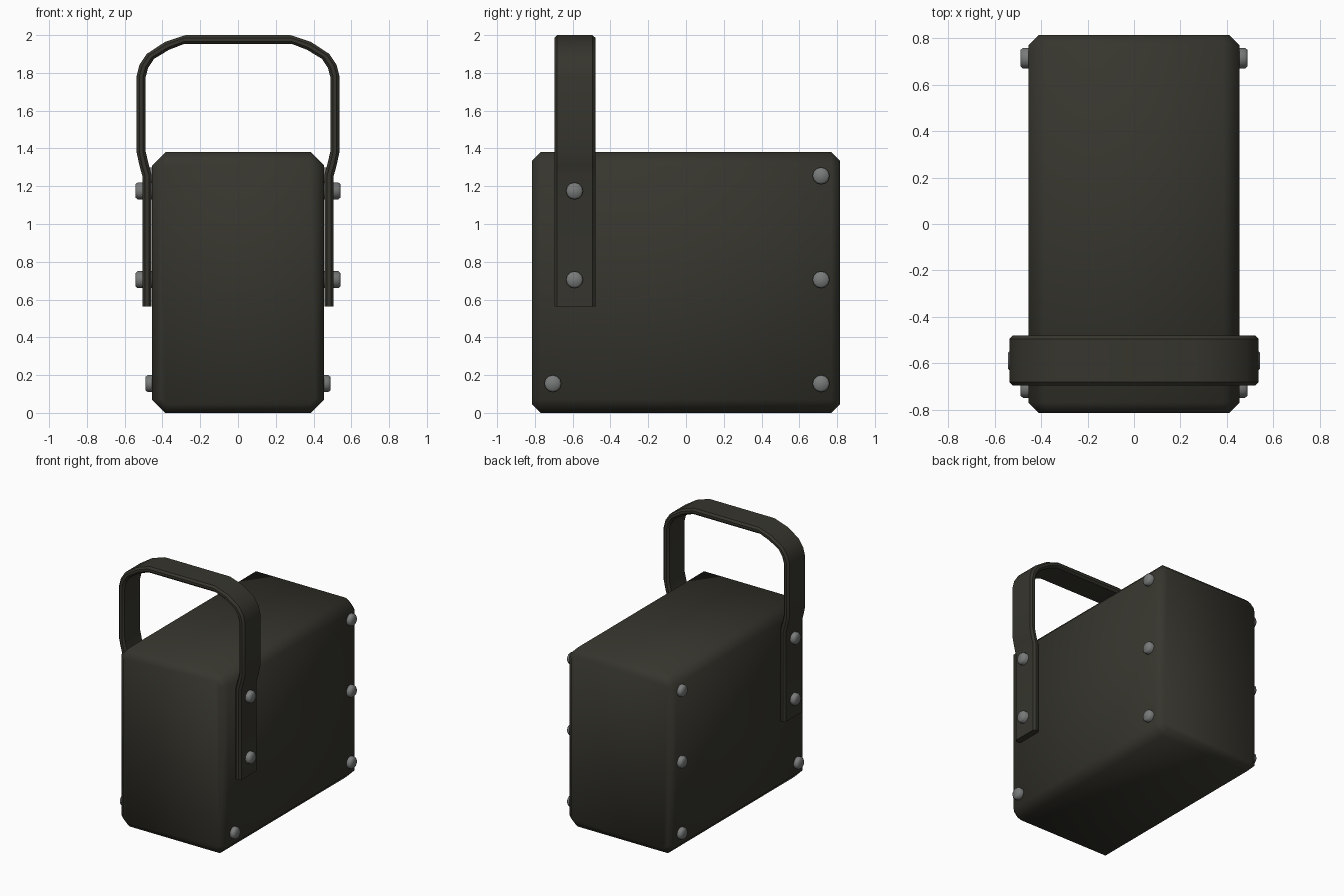
import bpy, bmesh, math

if "Cube" in bpy.data.objects:
    bpy.data.objects.remove(bpy.data.objects["Cube"])


def material(name, color):
    m = bpy.data.materials.new(name)
    m.diffuse_color = (*color, 1)
    m.use_nodes = True
    m.node_tree.nodes["Principled BSDF"].inputs["Base Color"].default_value = m.diffuse_color
    return m


DARK = material("dark olive paint", (0.037, 0.036, 0.027))
STEEL = material("grey steel", (0.19, 0.195, 0.195))


def finish(name, bm, mat, angle):
    bmesh.ops.recalc_face_normals(bm, faces=bm.faces[:])
    me = bpy.data.meshes.new(name)
    bm.to_mesh(me)
    bm.free()
    ob = bpy.data.objects.new(name, me)
    bpy.context.collection.objects.link(ob)
    me.materials.append(mat)
    bpy.ops.object.select_all(action='DESELECT')
    ob.select_set(True)
    bpy.context.view_layer.objects.active = ob
    bpy.ops.object.shade_smooth_by_angle(angle=math.radians(angle))
    return ob


def loft(bm, rings):
    # skin a list of equal-length closed rings and cap both ends
    vs = [[bm.verts.new(p) for p in r] for r in rings]
    n = len(vs[0])
    for a, b in zip(vs, vs[1:]):
        for i in range(n):
            j = (i + 1) % n
            bm.faces.new((a[i], a[j], b[j], b[i]))
    bm.faces.new(vs[0])
    bm.faces.new(vs[-1])


# Case: chamfered outline run front to back, with narrowed ends
def outline(y, inset, cut):
    x, z0, z1 = 0.455 - inset, inset, 1.38 - inset
    return [(px, y, pz) for px, pz in (
        (x - cut, z0), (x, z0 + cut), (x, z1 - cut), (x - cut, z1),
        (cut - x, z1), (-x, z1 - cut), (-x, z0 + cut), (cut - x, z0))]


bm = bmesh.new()
loft(bm, [outline(-0.815, 0.045, 0.03), outline(-0.77, 0, 0.07),
          outline(0.77, 0, 0.07), outline(0.815, 0.045, 0.03)])
finish("case", bm, DARK, 60)

# Handle: bent strap with chamfered edges, (outer, inner) points up the right side
half = [((0.506, 0.563), (0.458, 0.563)), ((0.506, 1.253), (0.458, 1.262)),
        ((0.522, 1.31), (0.474, 1.32)),
        ((0.537, 1.38), (0.489, 1.385)), ((0.537, 1.783), (0.489, 1.778)),
        ((0.522, 1.842), (0.476, 1.826)), ((0.484, 1.9), (0.445, 1.874)),
        ((0.386, 1.964), (0.366, 1.922)), ((0.277, 2.0), (0.286, 1.953))]
path = half + [((-o[0], o[1]), (-i[0], i[1])) for o, i in reversed(half)]
Y0, Y1, C = -0.697, -0.48, 0.015
rings = []
for o, i in path:
    def at(t, y):
        return (o[0] + (i[0] - o[0]) * t, y, o[1] + (i[1] - o[1]) * t)
    rings.append([at(0, Y0 + C), at(0, Y1 - C), at(0.3, Y1), at(0.7, Y1),
                  at(1, Y1 - C), at(1, Y0 + C), at(0.7, Y0), at(0.3, Y0)])
bm = bmesh.new()
loft(bm, rings)
finish("handle", bm, DARK, 35)

# Rivets: short rounded studs, mirrored on both sides
STUDS = [("case_rivet", 0.715, 1.255, 0.49), ("case_rivet", 0.715, 0.705, 0.49),
         ("case_rivet", 0.715, 0.155, 0.49), ("case_rivet", -0.705, 0.155, 0.49),
         ("handle_rivet", -0.59, 1.175, 0.543), ("handle_rivet", -0.59, 0.705, 0.543)]
for name, y, z, tip in STUDS:
    for side in (1, -1):
        bm = bmesh.new()
        loft(bm, [[(side * x, y + r * math.cos(k * math.tau / 12),
                    z + r * math.sin(k * math.tau / 12)) for k in range(12)]
                  for x, r in ((0.445, 0.045), (tip - 0.012, 0.045), (tip, 0.035))])
        finish(name, bm, STEEL, 75)
